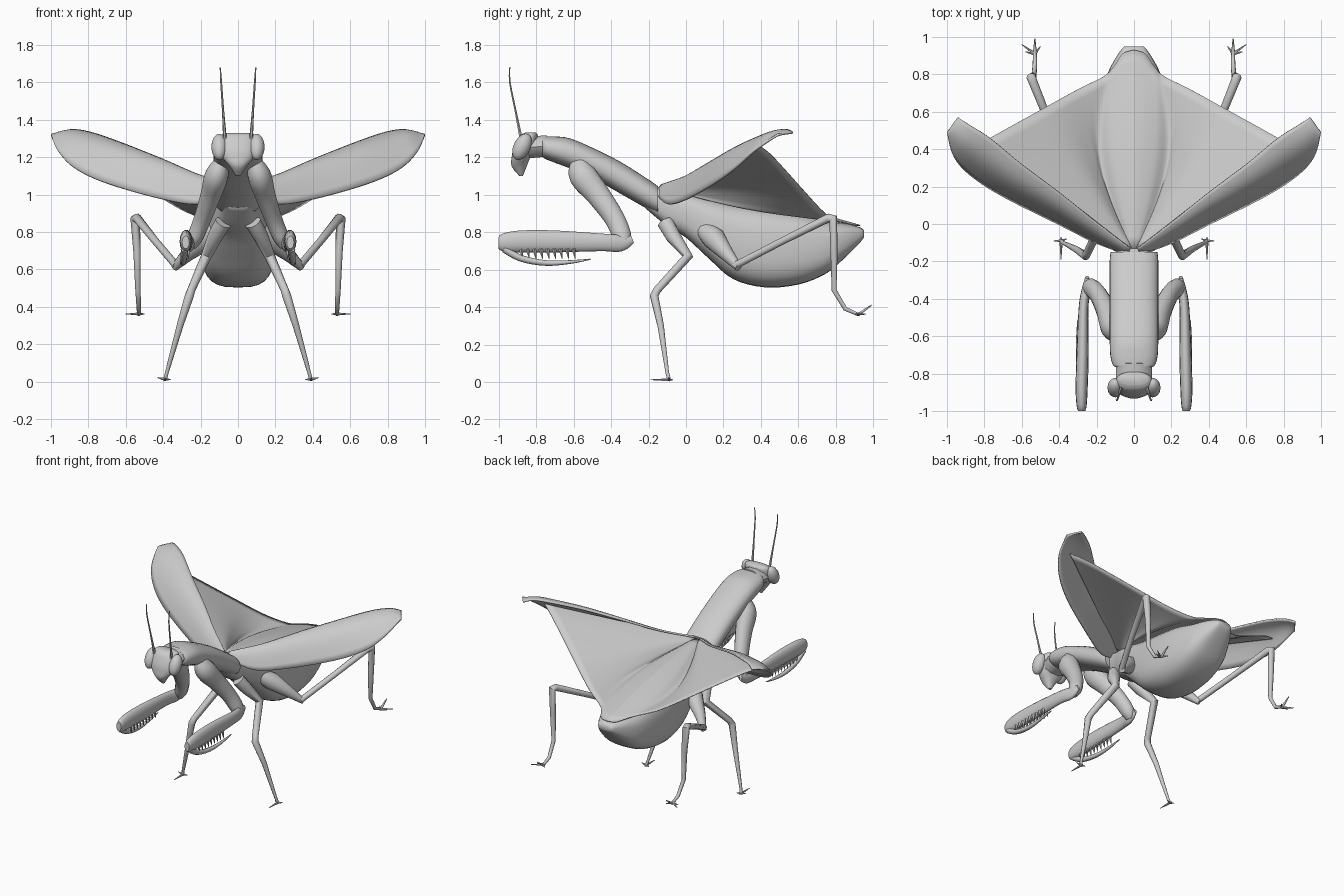
import bpy, bmesh, math
from mathutils import Vector, Matrix

cube = bpy.data.objects.get("Cube")
if cube:
    bpy.data.objects.remove(cube, do_unlink=True)

grey = bpy.data.materials.new("plain_grey")
grey.use_nodes = True
shade = (0.6, 0.6, 0.6, 1.0)
grey.diffuse_color = shade
grey.node_tree.nodes["Principled BSDF"].inputs["Base Color"].default_value = shade


def finish(name, bm, mirror=False, thickness=0.0):
    """Turn a bmesh into a smooth-shaded object, mirrored across x if asked."""
    bmesh.ops.recalc_face_normals(bm, faces=bm.faces)
    mesh = bpy.data.meshes.new(name)
    bm.to_mesh(mesh)
    bm.free()
    mesh.materials.append(grey)
    obj = bpy.data.objects.new(name, mesh)
    bpy.context.collection.objects.link(obj)
    bpy.ops.object.select_all(action="DESELECT")
    obj.select_set(True)
    bpy.context.view_layer.objects.active = obj
    bpy.ops.object.shade_smooth_by_angle(angle=math.radians(50))
    if thickness:
        solid = obj.modifiers.new("thickness", "SOLIDIFY")
        solid.thickness = thickness
        solid.offset = 0
    if mirror:
        obj.modifiers.new("mirror", "MIRROR")


def smooth_path(points, steps):
    """Catmull-Rom interpolation of tuples of any length."""
    last = len(points) - 1
    result = []
    for i in range(last):
        a, b, c, d = (points[min(max(i + k, 0), last)] for k in (-1, 0, 1, 2))
        for s in range(steps):
            t = s / steps
            result.append(tuple(
                q + t / 2 * (r - p + t * (2*p - 5*q + 4*r - w + t * (3*(q - r) + w - p)))
                for p, q, r, w in zip(a, b, c, d)))
    return result + [tuple(points[last])]


def skin(bm, rows, closed=True):
    """Bridge rows of points; closed rows become capped tubes."""
    grid = [[bm.verts.new(p) for p in row] for row in rows]
    count = len(grid[0])
    for near, far in zip(grid, grid[1:]):
        for j in range(count if closed else count - 1):
            k = (j + 1) % count
            bm.faces.new((near[j], near[k], far[k], far[j]))
    if closed:
        bm.faces.new(grid[0])
        bm.faces.new(grid[-1])


def add_tube(bm, path, sides=10, flat=1.0):
    """Sweep a ring along (x, y, z, radius) points; flat squeezes it in x."""
    centres = [Vector(p[:3]) for p in path]
    rows = []
    for i, p in enumerate(path):
        before, after = centres[max(i - 1, 0)], centres[min(i + 1, len(path) - 1)]
        legs = [v.normalized() for v in (centres[i] - before, after - centres[i]) if v.length]
        along = sum(legs, Vector()).normalized()
        u = Vector((1, 0, 0)) - along * along.x
        if u.length < 0.1:
            u = along.orthogonal()
        u.normalize()
        v = along.cross(u)
        rows.append([centres[i] + p[3] * (u * flat * math.cos(a) + v * math.sin(a))
                     for a in (math.tau * j / sides for j in range(sides))])
    skin(bm, rows)


def tube(name, path, steps=1, sides=10, flat=1.0, mirror=True):
    bm = bmesh.new()
    add_tube(bm, smooth_path(path, steps), sides, flat)
    finish(name, bm, mirror)


def body(name, sections, upright=False, power=0.85, sides=28):
    """Loft rounded sections (y, z, half width, half depth) along y, or up z."""
    def bend(value):
        return math.copysign(abs(value) ** power, value)
    rows = []
    for y, z, wide, deep in smooth_path(sections, 4):
        row = []
        for j in range(sides):
            a = math.tau * j / sides
            side, depth = wide * bend(math.cos(a)), deep * bend(math.sin(a))
            row.append((side, y + depth, z) if upright else (side, y, z + depth))
        rows.append(row)
    bm = bmesh.new()
    skin(bm, rows)
    finish(name, bm)


# Trunk: long prothorax and swollen abdomen
body("prothorax", [(-0.765, 1.255, 0.1, 0.055), (-0.75, 1.25, 0.115, 0.06),
                   (-0.7, 1.24, 0.127, 0.07), (-0.62, 1.22, 0.13, 0.08),
                   (-0.5, 1.17, 0.13, 0.08), (-0.35, 1.09, 0.13, 0.085),
                   (-0.2, 1.0, 0.13, 0.08), (-0.15, 0.97, 0.125, 0.075)])
body("abdomen", [(-0.22, 0.99, 0.08, 0.06), (-0.1, 0.93, 0.1, 0.1),
                 (0.0, 0.89, 0.13, 0.12), (0.12, 0.82, 0.16, 0.16),
                 (0.25, 0.75, 0.18, 0.2), (0.42, 0.715, 0.193, 0.21),
                 (0.6, 0.71, 0.185, 0.19), (0.75, 0.72, 0.16, 0.14),
                 (0.85, 0.755, 0.12, 0.09), (0.93, 0.785, 0.07, 0.04),
                 (0.95, 0.79, 0.05, 0.015)], power=0.68)
tube("neck", [(0, -0.74, 1.26, 0.06), (0, -0.85, 1.25, 0.06)], mirror=False, flat=1.6)

# Head: triangular face with bulging eyes and thin feelers
body("head", [(-0.83, 1.33, 0.075, 0.03), (-0.84, 1.31, 0.095, 0.05),
              (-0.86, 1.25, 0.1, 0.06), (-0.88, 1.2, 0.085, 0.05),
              (-0.89, 1.15, 0.045, 0.04), (-0.88, 1.1, 0.012, 0.01)], upright=True)
eyes = bmesh.new()
bmesh.ops.create_uvsphere(
    eyes, u_segments=20, v_segments=12, radius=1,
    matrix=Matrix.Translation((0.1, -0.875, 1.255)) @ Matrix.Rotation(-0.45, 4, "X")
    @ Matrix.Diagonal((0.042, 0.045, 0.075, 1)))
finish("eyes", eyes, mirror=True)
tube("antennae", [(0.07, -0.88, 1.3, 0.01), (0.08, -0.91, 1.45, 0.006),
                  (0.09, -0.94, 1.6, 0.005), (0.095, -0.94, 1.68, 0.003)], steps=3, sides=6)

# Grasping forelegs
tube("foreleg_coxa", [(0.09, -0.57, 1.17, 0.05), (0.115, -0.55, 1.1, 0.075),
                      (0.145, -0.47, 1.0, 0.065), (0.19, -0.38, 0.87, 0.055),
                      (0.23, -0.34, 0.77, 0.05), (0.25, -0.34, 0.72, 0.028)],
     steps=4, sides=14, flat=0.85)
tube("foreleg_femur", [(0.25, -0.285, 0.76, 0.02), (0.255, -0.35, 0.74, 0.045),
                       (0.27, -0.45, 0.745, 0.048), (0.275, -0.7, 0.75, 0.06),
                       (0.28, -0.88, 0.75, 0.06), (0.28, -0.97, 0.745, 0.05),
                       (0.28, -1.0, 0.745, 0.035)], steps=4, sides=14, flat=0.54)
tube("foreleg_tibia", [(0.285, -0.97, 0.71, 0.02), (0.29, -0.88, 0.66, 0.018),
                       (0.295, -0.75, 0.635, 0.015), (0.3, -0.62, 0.64, 0.01),
                       (0.3, -0.51, 0.655, 0.003)], steps=4, sides=8)
spines = bmesh.new()
for i in range(9):
    y = -0.88 + 0.035 * i
    for x in (0.265, 0.295):
        add_tube(spines, [(x, y, 0.71, 0.012), (x, y + 0.01, 0.655, 0.001)], sides=5)
finish("foreleg_spines", spines, mirror=True)

# Middle and hind walking legs
tube("middle_leg", [(0.08, -0.11, 0.85, 0.045), (0.12, -0.07, 0.78, 0.042),
                    (0.17, 0.01, 0.67, 0.028), (0.25, -0.155, 0.49, 0.022),
                    (0.26, -0.17, 0.46, 0.024), (0.31, -0.135, 0.3, 0.018),
                    (0.38, -0.1, 0.05, 0.01), (0.39, -0.09, 0.01, 0.01)])
tube("hind_coxa", [(0.11, 0.1, 0.81, 0.05), (0.17, 0.15, 0.765, 0.062),
                   (0.27, 0.22, 0.68, 0.038), (0.34, 0.28, 0.61, 0.02)], sides=12)
tube("hind_leg", [(0.33, 0.26, 0.62, 0.02), (0.44, 0.51, 0.75, 0.02),
                  (0.54, 0.76, 0.875, 0.024), (0.55, 0.785, 0.87, 0.026),
                  (0.54, 0.79, 0.7, 0.02), (0.535, 0.79, 0.49, 0.014),
                  (0.53, 0.85, 0.39, 0.012), (0.53, 0.92, 0.36, 0.01),
                  (0.53, 0.99, 0.41, 0.003)])

# Feet: small claws fanning out from each leg tip
claws = bmesh.new()
for base, offsets in (
        ((0.39, -0.09, 0.012), ((0.04, 0, 0.01), (-0.03, 0.01, 0), (0, -0.1, 0), (0, 0.02, 0))),
        ((0.53, 0.91, 0.362), ((0.07, 0.05, 0), (-0.03, 0.04, 0), (0.05, 0.01, 0)))):
    for offset in offsets:
        add_tube(claws, [(*base, 0.009), (*(Vector(base) + Vector(offset)), 0.002)], sides=6)
finish("claws", claws, mirror=True)

# Forewings: narrow cambered blades between a leading and a trailing edge
leading = smooth_path([(0.03, -0.16, 1.01), (0.2, -0.1, 0.95), (0.4, 0, 0.975), (0.7, 0.15, 1.06),
                       (0.87, 0.26, 1.14), (0.96, 0.36, 1.23), (1.0, 0.49, 1.32)], 5)
trailing = smooth_path([(0.02, -0.13, 1.05), (0.2, 0.01, 1.1), (0.4, 0.17, 1.185), (0.6, 0.32, 1.265),
                        (0.77, 0.46, 1.325), (0.88, 0.53, 1.345), (0.94, 0.57, 1.33)], 5)
rows = []
for i, (front, back) in enumerate(zip(leading, trailing)):
    lift = Vector((0, -0.01, 0.055)) * math.sin(math.pi * i / (len(leading) - 1)) ** 0.8
    rows.append([Vector(front).lerp(Vector(back), j / 10) + lift * math.sin(math.pi * j / 10)
                 for j in range(11)])
wing = bmesh.new()
skin(wing, rows, closed=False)
finish("forewings", wing, mirror=True, thickness=0.012)

# Hindwings: fans from the shoulder, draped over the abdomen (x, y, z, sag, sideways bow)
rim = smooth_path([(0, 0.93, 0.835, -0.03, 0), (0.06, 0.91, 0.835, -0.025, 0.02),
                   (0.11, 0.84, 0.85, -0.005, 0.06), (0.16, 0.79, 0.865, 0.03, 0.09),
                   (0.3, 0.72, 0.92, 0.02, 0.04), (0.5, 0.61, 1.04, 0, 0),
                   (0.77, 0.46, 1.205, 0, 0), (0.89, 0.39, 1.26, 0, 0)], 5)
rows = []
for i, (x, y, z, sag, bow) in enumerate(rim):
    root = Vector((0.03 * i / len(rim), -0.13, 1.04))
    rows.append([root.lerp(Vector((x, y, z)), j / 16)
                 + Vector((bow, 0, -sag)) * math.sin(math.pi * j / 16) for j in range(17)])
fan = bmesh.new()
skin(fan, rows, closed=False)
finish("hindwings", fan, mirror=True, thickness=0.006)
